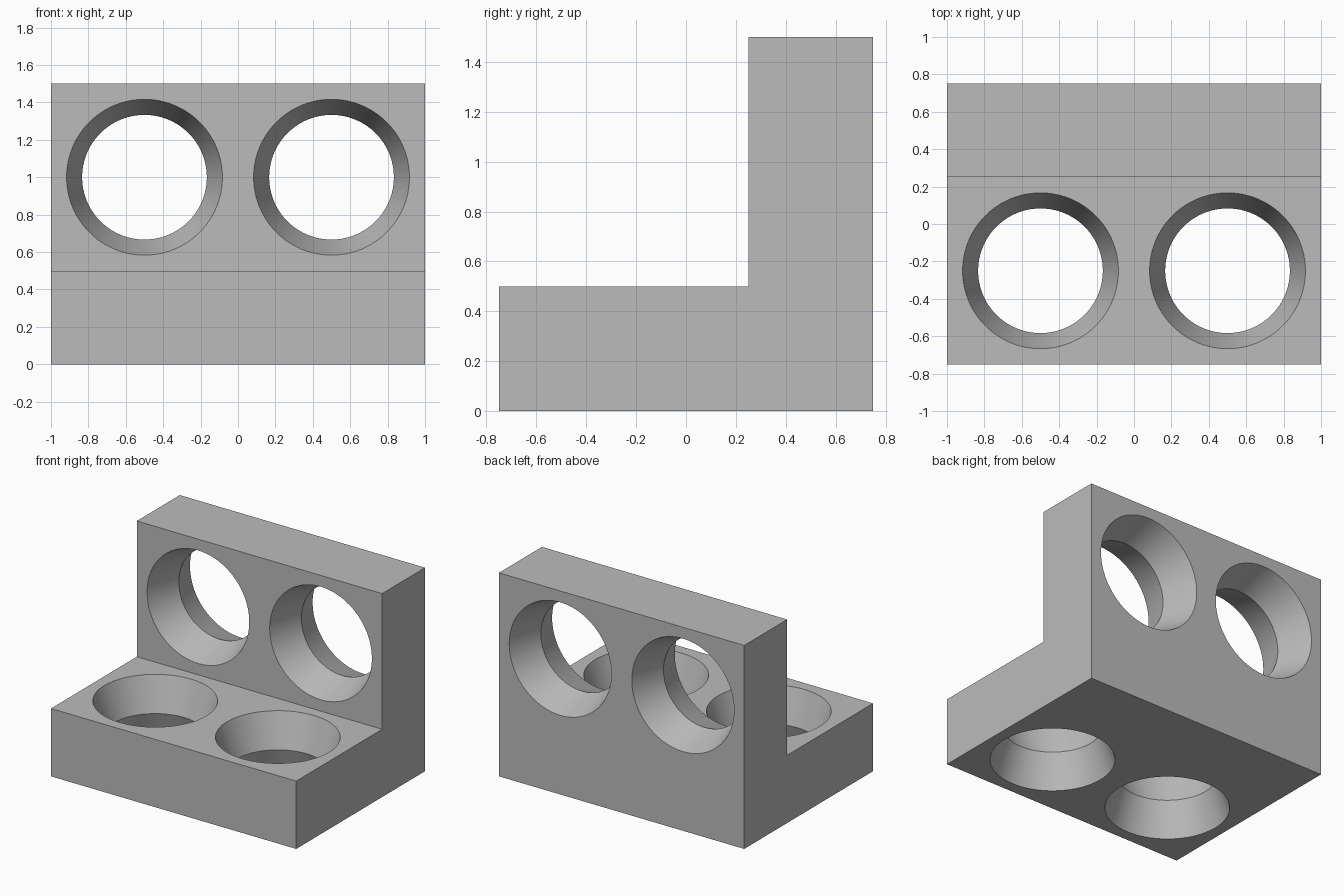
import bpy
import bmesh
import math
from mathutils import Matrix, Vector

default = bpy.data.objects.get("Cube")
if default:
    bpy.data.objects.remove(default, do_unlink=True)

THICK = 0.5          # plate thickness
WAIST = 1 / 3        # hole radius at mid thickness
MOUTH = 5 / 12       # hole radius at the plate faces
OVER = 0.02          # how far the cutters stick out

grey = bpy.data.materials.new("plain grey")
grey.use_nodes = True
colour = (0.5, 0.5, 0.5, 1)
grey.diffuse_color = colour
grey.node_tree.nodes["Principled BSDF"].inputs["Base Color"].default_value = colour


def make_object(name, bm):
    bmesh.ops.recalc_face_normals(bm, faces=bm.faces)
    mesh = bpy.data.meshes.new(name)
    bm.to_mesh(mesh)
    bm.free()
    obj = bpy.data.objects.new(name, mesh)
    bpy.context.collection.objects.link(obj)
    mesh.materials.append(grey)
    return obj


# L-shaped body: side profile extruded across the width
bm = bmesh.new()
profile = [(-0.75, 0), (0.75, 0), (0.75, 1.5), (0.25, 1.5), (0.25, THICK), (-0.75, THICK)]
side = bm.faces.new([bm.verts.new((-1, y, z)) for y, z in profile])
extruded = bmesh.ops.extrude_face_region(bm, geom=[side])["geom"]
bmesh.ops.translate(bm, vec=(2, 0, 0),
                    verts=[v for v in extruded if isinstance(v, bmesh.types.BMVert)])
bracket = make_object("angle_bracket", bm)


# Hourglass cutters for the holes, narrowest at mid thickness
def add_hourglass(bm, matrix):
    half = THICK / 2 + OVER
    end = WAIST + (MOUTH - WAIST) * half / (THICK / 2)
    points = [(0, -half), (end, -half), (WAIST, 0), (end, half), (0, half)]
    verts = [bm.verts.new((r, 0, z)) for r, z in points]
    edges = [bm.edges.new(pair) for pair in zip(verts, verts[1:])]
    spun = bmesh.ops.spin(bm, geom=verts + edges, cent=(0, 0, 0), axis=(0, 0, 1),
                          angle=math.tau, steps=96, use_duplicate=False)
    new = {v for v in bm.verts if v.index == -1 or v not in done}
    bmesh.ops.transform(bm, matrix=matrix, verts=list(new))
    done.update(new)


bm = bmesh.new()
done = set()
upright = Matrix.Rotation(math.pi / 2, 4, 'X')
for x in (-0.5, 0.5):
    add_hourglass(bm, Matrix.Translation((x, -0.25, 0.25)))
    add_hourglass(bm, Matrix.Translation((x, 0.5, 1)) @ upright)
bmesh.ops.remove_doubles(bm, verts=bm.verts, dist=0.0001)
cutter = make_object("hole_cutter", bm)
cutter.hide_render = True

# Cut the holes, then drop the cutter
bpy.ops.object.select_all(action='DESELECT')
bracket.select_set(True)
bpy.context.view_layer.objects.active = bracket
cut = bracket.modifiers.new("holes", 'BOOLEAN')
cut.operation = 'DIFFERENCE'
cut.solver = 'EXACT'
cut.object = cutter
bpy.ops.object.modifier_apply(modifier=cut.name)
bpy.data.objects.remove(cutter, do_unlink=True)
bpy.ops.object.shade_smooth_by_angle(angle=math.radians(30))
